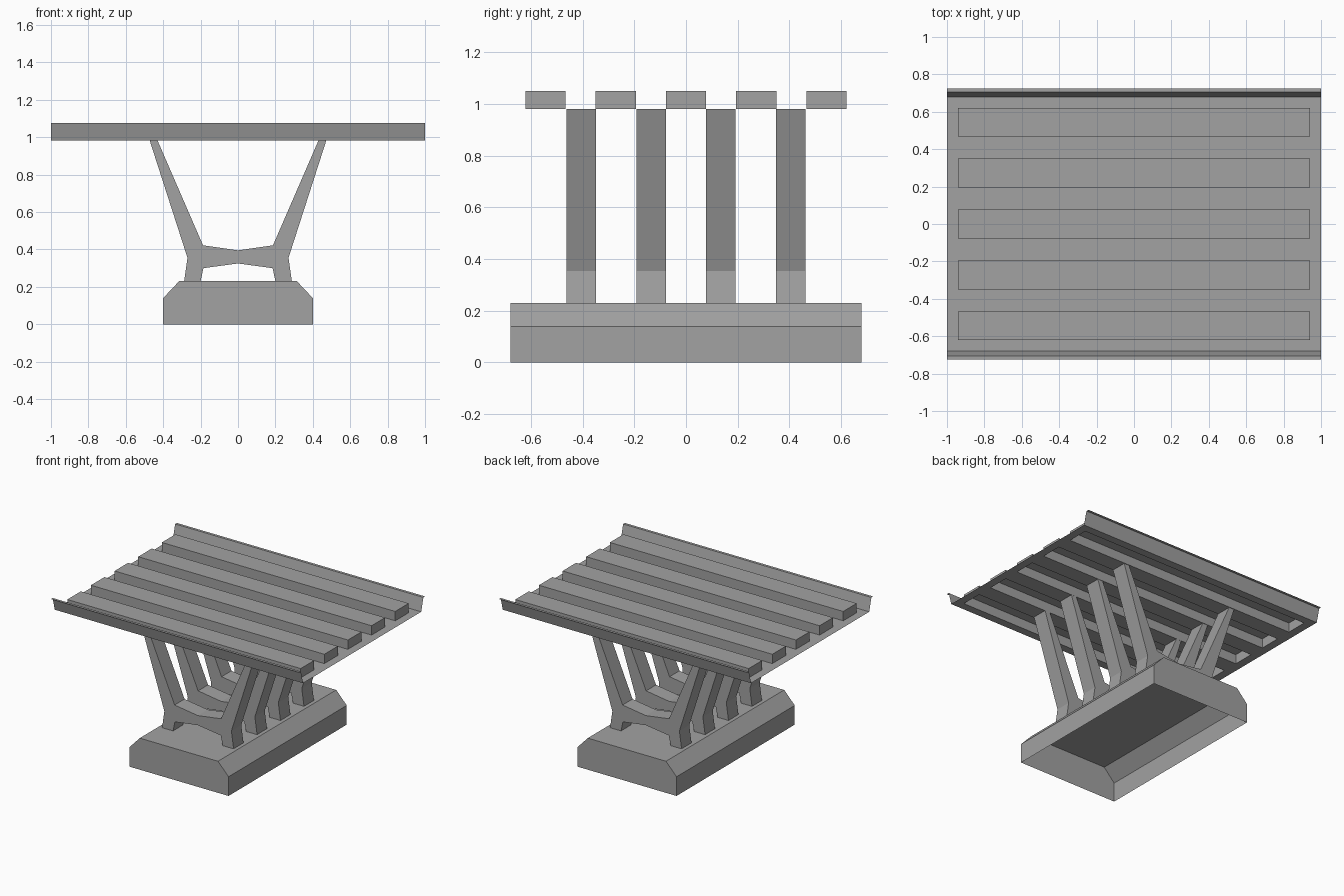
import bpy
import bmesh
from mathutils import Matrix, Vector

cube = bpy.data.objects.get("Cube")
if cube:
    bpy.data.objects.remove(cube, do_unlink=True)

# One plain concrete grey for everything
grey = bpy.data.materials.new("concrete_grey")
grey.use_nodes = True
COLOUR = (0.36, 0.36, 0.36, 1)
grey.diffuse_color = COLOUR
for node in grey.node_tree.nodes:
    if node.type == 'BSDF_PRINCIPLED':
        node.inputs["Base Color"].default_value = COLOUR


def finish(name, bm):
    mesh = bpy.data.meshes.new(name)
    bm.to_mesh(mesh)
    bm.free()
    mesh.materials.append(grey)
    obj = bpy.data.objects.new(name, mesh)
    bpy.context.collection.objects.link(obj)
    return obj


def mirrored(half):
    """Close a half outline by repeating it, in reverse, across x = 0."""
    return half + [(-x, z) for x, z in reversed(half) if x]


def extruded(name, outline, y, depth, open_bottom=False):
    """Push an x-z outline along y."""
    bm = bmesh.new()
    front = bm.faces.new([bm.verts.new((x, y - depth / 2, z)) for x, z in outline])
    new = bmesh.ops.extrude_face_region(bm, geom=[front], use_keep_orig=True)["geom"]
    moved = [v for v in new if isinstance(v, bmesh.types.BMVert)]
    bmesh.ops.translate(bm, verts=moved, vec=(0, depth, 0))
    bmesh.ops.recalc_face_normals(bm, faces=bm.faces)
    if open_bottom:
        low = [f for f in bm.faces if all(v.co.z < 0.001 for v in f.verts)]
        bmesh.ops.delete(bm, geom=low, context='FACES')
    return finish(name, bm)


# Hollow footing with chamfered long edges
extruded("footing", mirrored([(0.4, 0), (0.4, 0.14), (0.315, 0.23)]),
         0, 1.36, open_bottom=True)

# Four identical splayed support frames
frame = mirrored([(0, 0.325), (0.185, 0.3), (0.2, 0.23), (0.288, 0.23),
                  (0.27, 0.355), (0.472, 0.982), (0.43, 0.982),
                  (0.187, 0.422), (0, 0.395)])
for i in range(4):
    extruded(f"support_frame_{i + 1}", frame, (i - 1.5) * 0.27, 0.114)

# Thin deck sheet: flat floor with slots, sloping rims and outward lips
FLOOR, RIB_TOP, RIM_TOP = 0.982, 1.05, 1.077
RIB_X, RIB_W = 0.94, 0.155
ribs = [(i - 2) * 0.272 for i in range(5)]
section = [(-0.725, RIM_TOP), (-0.705, RIM_TOP), (-0.68, FLOOR)]
for y in ribs:
    section += [(y - RIB_W / 2, FLOOR), (y + RIB_W / 2, FLOOR)]
section += [(0.68, FLOOR), (0.705, RIM_TOP), (0.725, RIM_TOP)]

bm = bmesh.new()
columns = [-1, -RIB_X, RIB_X, 1]
for (y0, z0), (y1, z1) in zip(section, section[1:]):
    slot = any(abs((y0 + y1) / 2 - y) < 0.01 for y in ribs)
    for col, (x0, x1) in enumerate(zip(columns, columns[1:])):
        if slot and col == 1:
            continue
        bm.faces.new([bm.verts.new(p) for p in
                      ((x0, y0, z0), (x1, y0, z0), (x1, y1, z1), (x0, y1, z1))])

# Raised ribs, open underneath
height = RIB_TOP - FLOOR
for y in ribs:
    place = (Matrix.Translation(Vector((0, y, FLOOR + height / 2)))
             @ Matrix.Diagonal((2 * RIB_X, RIB_W, height, 1)))
    verts = bmesh.ops.create_cube(bm, size=1, matrix=place)["verts"]
    faces = {f for v in verts for f in v.link_faces}
    bottom = [f for f in faces if all(v.co.z < FLOOR + 0.001 for v in f.verts)]
    bmesh.ops.delete(bm, geom=bottom, context='FACES_ONLY')
bmesh.ops.remove_doubles(bm, verts=bm.verts, dist=0.0005)
# Merge the flat floor pieces along the rims
flat = [e for e in bm.edges if len(e.link_faces) == 2
        and e.calc_face_angle() < 0.01
        and abs(e.verts[0].co.x - e.verts[1].co.x) < 0.001]
bmesh.ops.dissolve_edges(bm, edges=[e for e in flat if abs(e.verts[0].co.y) > 0.675
                                    and abs(e.verts[1].co.y) > 0.675], use_verts=False)
finish("ribbed_deck", bm)
